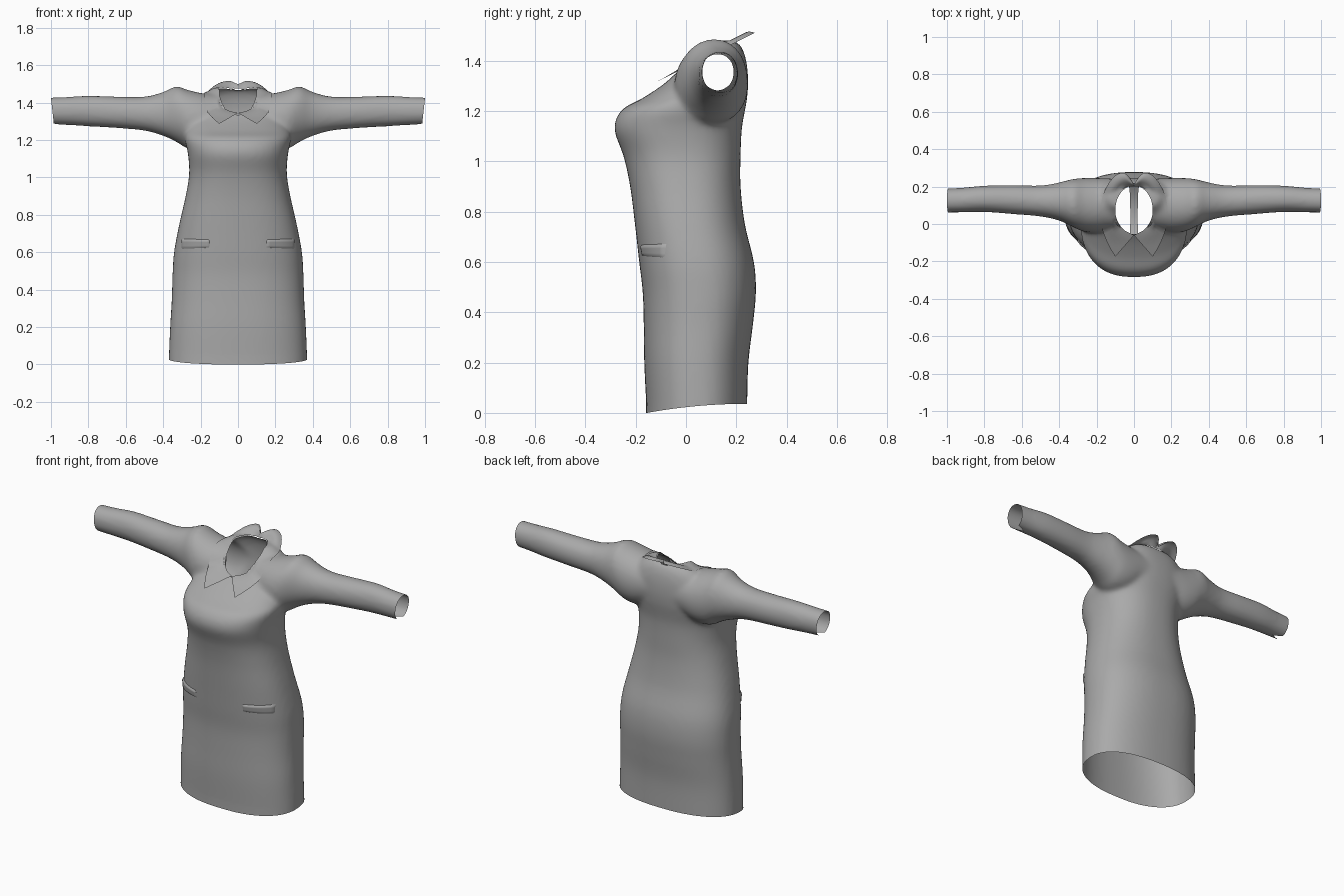
import bpy, bmesh, math
from mathutils import Vector
from mathutils.bvhtree import BVHTree

if "Cube" in bpy.data.objects:
    bpy.data.objects.remove(bpy.data.objects["Cube"])

cloth = bpy.data.materials.new("grey_cloth")
cloth.diffuse_color = (0.4, 0.4, 0.4, 1)
cloth.use_nodes = True
cloth.node_tree.nodes["Principled BSDF"].inputs["Base Color"].default_value = cloth.diffuse_color


def finish(name, bm):
    me = bpy.data.meshes.new(name)
    bm.to_mesh(me)
    bm.free()
    me.materials.append(cloth)
    me.shade_smooth()
    ob = bpy.data.objects.new(name, me)
    bpy.context.collection.objects.link(ob)
    return ob


def spline(pts, steps):
    """Smooth curve through points (Catmull-Rom), any dimension."""
    out = []
    n = len(pts)
    for i in range(n - 1):
        a, b, c, d = (pts[max(i - 1, 0)], pts[i], pts[i + 1], pts[min(i + 2, n - 1)])
        for k in range(steps):
            t = k / steps
            out.append([0.5 * (2 * q + (r - p) * t + (2 * p - 5 * q + 4 * r - s) * t * t
                               + (3 * q - p - 3 * r + s) * t ** 3)
                        for p, q, r, s in zip(a, b, c, d)])
    out.append(list(pts[-1]))
    return out


def loft(bm, rings, capped=True):
    """Skin a list of point rings into a closed tube."""
    loops = [[bm.verts.new(p) for p in ring] for ring in rings]
    n = len(loops[0])
    for a, b in zip(loops, loops[1:]):
        for i in range(n):
            j = (i + 1) % n
            bm.faces.new((a[i], a[j], b[j], b[i]))
    if capped:
        bm.faces.new(loops[0][::-1])
        bm.faces.new(loops[-1])


def oval(n, power):
    for i in range(n):
        c, s = math.cos(2 * math.pi * i / n), math.sin(2 * math.pi * i / n)
        yield (math.copysign(abs(c) ** (2 / power), c),
               math.copysign(abs(s) ** (2 / power), s))


def sheet(bm, rows):
    grid = [[bm.verts.new(p) for p in row] for row in rows]
    for a, b in zip(grid, grid[1:]):
        for i in range(len(a) - 1):
            bm.faces.new((a[i], a[i + 1], b[i + 1], b[i]))


# Torso sections: height, half width, front y, back y
torso = [(-.08, .372, -.155, .24), (.03, .37, -.158, .243), (.2, .363, -.166, .248),
         (.35, .354, -.168, .266), (.48, .35, -.172, .278), (.6, .342, -.186, .27),
         (.75, .314, -.203, .234), (.9, .28, -.222, .217), (1.02, .261, -.248, .217),
         (1.13, .268, -.285, .222), (1.205, .285, -.255, .235), (1.25, .28, -.175, .243),
         (1.31, .26, -.085, .247), (1.38, .23, -.01, .243), (1.44, .18, .05, .228),
         (1.475, .13, .08, .205)]
# Sleeve sections: x, bottom z, top z, front y, back y
sleeve = [(0, 1.2, 1.44, -.02, .24), (.12, 1.18, 1.44, -.03, .243), (.2, 1.15, 1.452, -.045, .246),
          (.27, 1.155, 1.468, -.04, .246), (.33, 1.19, 1.487, -.015, .24), (.4, 1.222, 1.457, .018, .222),
          (.5, 1.25, 1.432, .04, .206), (.65, 1.264, 1.432, .053, .208), (.8, 1.273, 1.437, .064, .205),
          (.92, 1.28, 1.43, .062, .194), (1.06, 1.285, 1.426, .06, .188)]

bm = bmesh.new()
loft(bm, [[(u * w, (f + b) / 2 + v * (b - f) / 2, z) for u, v in oval(64, 2.35)]
          for z, w, f, b in spline(torso, 4)])
half = spline(sleeve, 4)
arms = [[-r[0]] + r[1:] for r in half[:0:-1]] + half
loft(bm, [[(x, (f + b) / 2 + u * (b - f) / 2, (lo + hi) / 2 + v * (hi - lo) / 2)
           for u, v in oval(40, 2.1)] for x, lo, hi, f, b in arms])
bmesh.ops.recalc_face_normals(bm, faces=bm.faces)
dress = finish("dress_body", bm)

# Blend torso and sleeves into one soft skin
rm = dress.modifiers.new("blend", 'REMESH')
rm.mode = 'VOXEL'
rm.voxel_size = 0.013
sm = dress.modifiers.new("soften", 'SMOOTH')
sm.factor, sm.iterations = 0.5, 8
bpy.context.view_layer.update()
bm = bmesh.new()
bm.from_object(dress, bpy.context.evaluated_depsgraph_get())
dress.modifiers.clear()


def cut(co, no, clear, test=lambda p: True):
    faces = [f for f in bm.faces if test(f.calc_center_median())]
    edges = {e for f in faces for e in f.edges}
    verts = {v for f in faces for v in f.verts}
    bmesh.ops.bisect_plane(bm, geom=list(verts) + list(edges) + faces, plane_co=co,
                           plane_no=no, clear_outer=clear)


# Open hem, dipping toward the front
cut((0, 0, .036), (0, 0, -1), True)
for v in bm.verts:
    if v.is_boundary:
        v.co.z = .036 * (1 - min(1, max(0, (.24 - v.co.y) / .395)) ** 2)

# Open cuffs with a notch underneath
for s in (1, -1):
    cut((s, 0, 1.425), (s, 0, -.11), True)
    for side in (1, -1):
        cut((s * .925, .125, 0), (-s * .4 * side, 1, 0), False,
            lambda p: p.x * s > .88 and p.z < 1.35)
    wedge = [f for f in bm.faces for p in [f.calc_center_median()]
             if p.z < 1.35 and p.x * s > .925 and abs(p.y - .125) < .4 * (p.x * s - .925)]
    bmesh.ops.delete(bm, geom=wedge, context='FACES')

# Oval neck opening
NX, NY, CY = .1, .13, .075
hole = [f for f in bm.faces for p in [f.calc_center_median()]
        if p.z > 1.2 and (p.x / NX) ** 2 + ((p.y - CY) / NY) ** 2 < 1]
bmesh.ops.delete(bm, geom=hole, context='FACES')
for v in bm.verts:
    if v.is_boundary and v.co.z > 1.2 and abs(v.co.x) < .2:
        d = math.hypot(v.co.x / NX, (v.co.y - CY) / NY)
        v.co.x /= d
        v.co.y = CY + (v.co.y - CY) / d
skin = BVHTree.FromBMesh(bm)
bm.to_mesh(dress.data)
bm.free()
if not dress.data.materials:
    dress.data.materials.append(cloth)
dress.data.shade_smooth()

# Collar: two flat leaves following the neck and lying on the shoulders
outer = spline([(0, .215), (.05, .272), (.11, .25), (.16, .17), (.18, .08),
                (.174, -.01), (.143, -.1), (.1, -.175)], 6)
inner = spline([(0, .2), (.035, .2), (.07, .178), (.095, .13), (.103, .08),
                (.09, .02), (.055, -.03), (0, -.06)], 6)
for s, side in ((1, "left"), (-1, "right")):
    rows = []
    for (ax, ay), (bx, by) in zip(inner, outer):
        row = []
        for k in range(7):
            t = k / 6
            x, y = ax + (bx - ax) * t, ay + (by - ay) * t
            z = 1.287 + (y + .175) * .5 + .02 * math.sin(math.pi * t) * max(0, min(1, (y + .1) / .2))
            hit = skin.ray_cast(Vector((s * x, y, 2)), Vector((0, 0, -1)))[0]
            if hit and hit.z > 1.2:
                z = max(z, hit.z + .006)
            row.append((s * x, y, z))
        rows.append(row)
    bm = bmesh.new()
    sheet(bm, rows)
    bmesh.ops.recalc_face_normals(bm, faces=bm.faces)
    if sum(f.normal.z for f in bm.faces) < 0:
        bmesh.ops.reverse_faces(bm, faces=bm.faces)
    finish(side + "_collar", bm)

    # Pocket welt: slim raised band hugging the hip
    rows = []
    for i in range(17):
        u = i / 16
        x = .15 + .155 * u
        row = []
        for k in range(7):
            t = k / 6
            z = .622 - .008 * u + (.048 + .012 * u) * t
            hit = skin.ray_cast(Vector((s * x, -1, z)), Vector((0, 1, 0)))
            n = hit[1] if hit[1].y < 0 else -hit[1]
            rim = k in (0, 6) or i in (0, 16)
            row.append(hit[0] + n * (-.003 if rim else .004 + .005 * t))
        rows.append(row)
    bm = bmesh.new()
    sheet(bm, rows)
    bmesh.ops.recalc_face_normals(bm, faces=bm.faces)
    if sum(f.normal.y for f in bm.faces) > 0:
        bmesh.ops.reverse_faces(bm, faces=bm.faces)
    finish(side + "_pocket_welt", bm)

# Narrow inner strip joining front and back inside the skirt
bm = bmesh.new()
rows = []
for i in range(17):
    t = i / 8 - 1
    w = .02 + .025 * t ** 4
    rows.append([(w * k, .042 + .222 * t, .5 + .1 * t * t) for k in (-1, 0, 1)])
sheet(bm, rows)
finish("inner_strip", bm)
